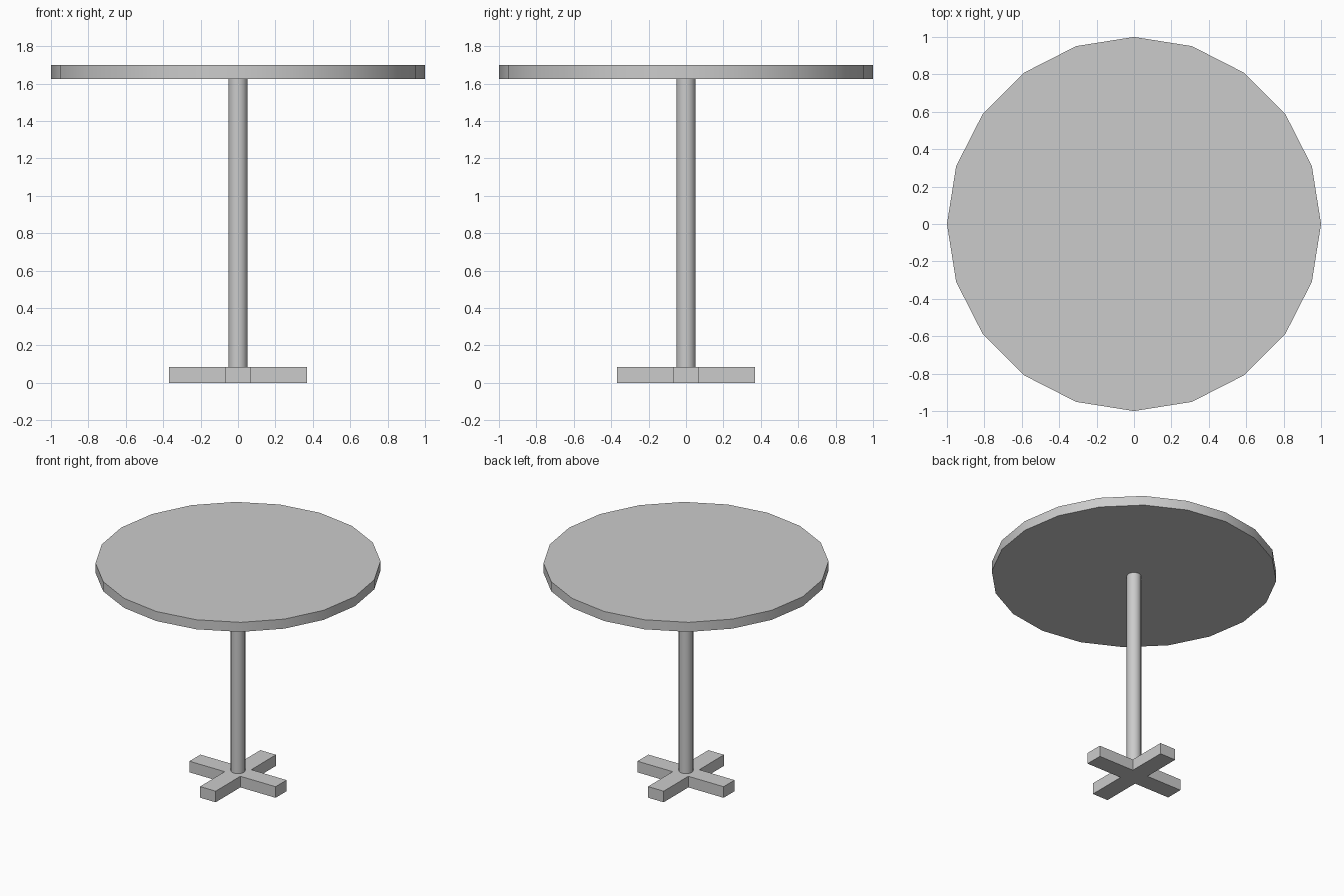
import bpy, bmesh, math
from mathutils import Matrix, Vector

if "Cube" in bpy.data.objects:
    bpy.data.objects.remove(bpy.data.objects["Cube"])

BASE_TOP, POLE_TOP, TABLE_TOP = 0.086, 1.626, 1.70


def cylinder(name, radius, z0, z1, sides=20):
    bpy.ops.mesh.primitive_cylinder_add(
        vertices=sides, radius=radius, depth=z1 - z0, location=(0, 0, (z0 + z1) / 2))
    obj = bpy.context.object
    obj.name = name
    bpy.ops.object.shade_smooth_by_angle(angle=math.radians(30))
    return obj


# round tabletop and central pole
cylinder("tabletop", 1.0, POLE_TOP, TABLE_TOP)
cylinder("pole", 0.051, BASE_TOP, POLE_TOP)

# cross-shaped foot: one arm outline turned four times, then extruded
half_width, reach = 0.067, 0.369
arm = [(half_width, -half_width), (reach, -half_width), (reach, half_width)]
bm = bmesh.new()
outline = []
for i in range(4):
    turn = Matrix.Rotation(i * math.pi / 2, 3, 'Z')
    outline += [bm.verts.new(turn @ Vector((x, y, 0))) for x, y in arm]
face = bm.faces.new(outline)
top = bmesh.ops.extrude_face_region(bm, geom=[face], use_keep_orig=True)
bmesh.ops.translate(bm, vec=(0, 0, BASE_TOP),
                    verts=[g for g in top["geom"] if isinstance(g, bmesh.types.BMVert)])
bmesh.ops.recalc_face_normals(bm, faces=bm.faces)
mesh = bpy.data.meshes.new("cross_foot")
bm.to_mesh(mesh)
bm.free()
bpy.context.collection.objects.link(bpy.data.objects.new("cross_foot", mesh))
